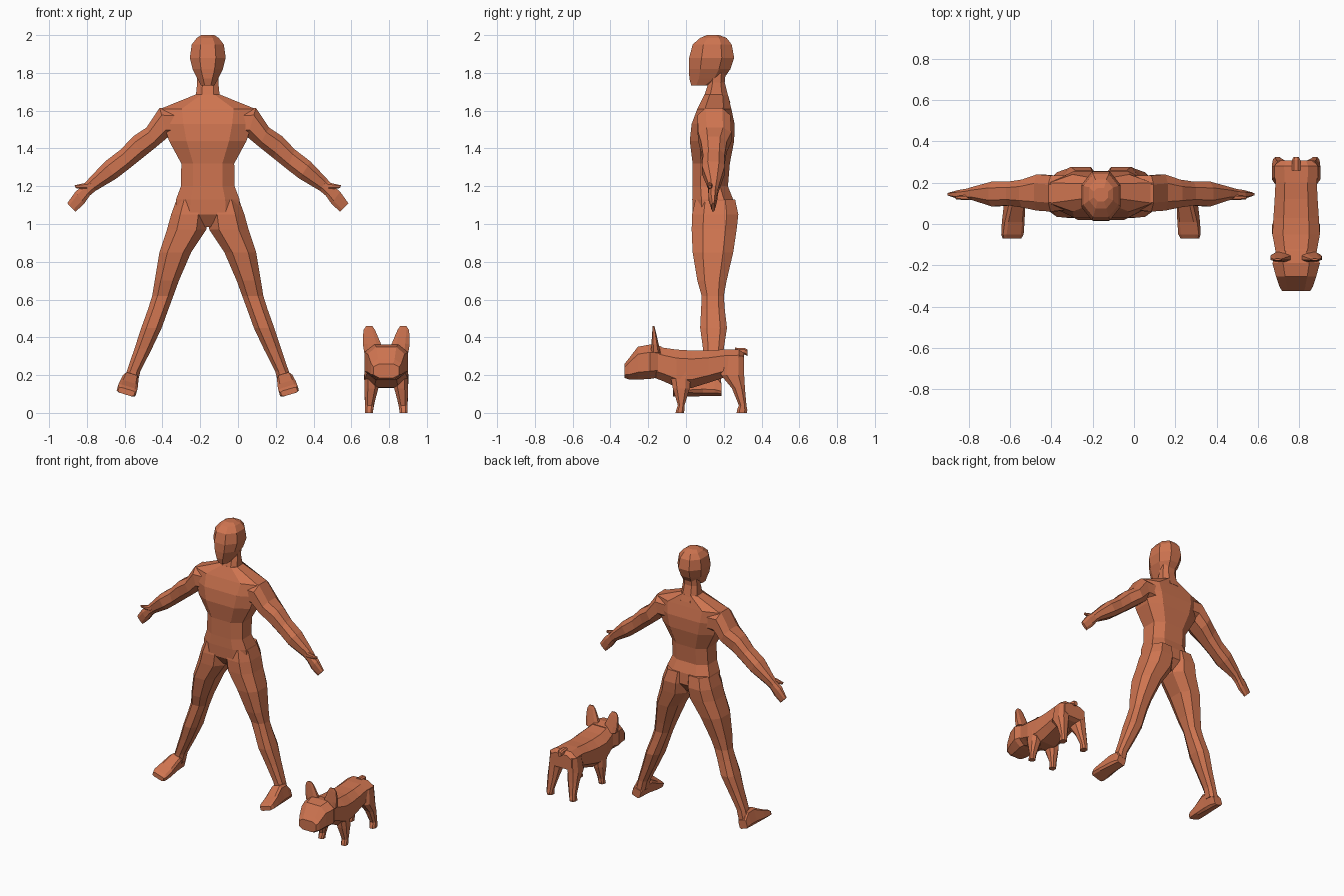
import bpy, bmesh
from mathutils import Vector

MX = -0.16   # centre line of the person
DX = 0.785   # centre line of the dog

skin = bpy.data.materials.new("terracotta")
skin.diffuse_color = (0.62, 0.175, 0.08, 1)


def loft(name, sections, cut=0.5):
    """Skin a row of eight-sided sections, each (centre, half axis u, half axis v)."""
    bm = bmesh.new()
    ring = [(1, -cut), (1, cut), (cut, 1), (-cut, 1),
            (-1, cut), (-1, -cut), (-cut, -1), (cut, -1)]
    rows = [[bm.verts.new(Vector(c) + p * Vector(u) + q * Vector(v)) for p, q in ring]
            for c, u, v in sections]
    for a, b in zip(rows, rows[1:]):
        for i in range(8):
            j = (i + 1) % 8
            bm.faces.new((a[i], a[j], b[j], b[i]))
    bm.faces.new(rows[0])
    bm.faces.new(rows[-1])
    bmesh.ops.recalc_face_normals(bm, faces=bm.faces)
    me = bpy.data.meshes.new(name)
    bm.to_mesh(me)
    bm.free()
    me.materials.append(skin)
    ob = bpy.data.objects.new(name, me)
    bpy.context.collection.objects.link(ob)
    return ob


def level(x0, s, rows):
    """Horizontal sections from (z, x offset, half width, y front, y back)."""
    return [((x0 + s * c, (y0 + y1) / 2, z), (w, 0, 0), (0, (y1 - y0) / 2, 0))
            for z, c, w, y0, y1 in rows]


def limb(x0, s, rows):
    """Sections from upper (x, z), lower (x, z), y front, y back."""
    return [((x0 + s * (xu + xl) / 2, (y0 + y1) / 2, (zu + zl) / 2),
             (s * (xu - xl) / 2, 0, (zu - zl) / 2), (0, (y1 - y0) / 2, 0))
            for xu, zu, xl, zl, y0, y1 in rows]


def along(x0, rows):
    """Upright sections from (y, half width, z bottom, z top)."""
    return [((x0, y, (z0 + z1) / 2), (w, 0, 0), (0, 0, (z1 - z0) / 2))
            for y, w, z0, z1 in rows]


# person: head, neck, torso
loft("head", level(MX, 1, [
    (1.732, 0, .035, .028, .12), (1.77, 0, .055, .018, .20), (1.82, 0, .08, .015, .235),
    (1.88, 0, .095, .017, .255), (1.95, 0, .085, .035, .242), (1.985, 0, .058, .075, .215),
    (2.0, 0, .035, .11, .175)]), .45)
loft("neck", level(MX, 1, [
    (1.64, 0, .075, .085, .235), (1.69, 0, .062, .10, .22),
    (1.75, 0, .056, .12, .205), (1.80, 0, .056, .12, .21)]))
loft("torso", level(MX, 1, [
    (.985, 0, .06, .08, .21), (1.05, 0, .17, .035, .255), (1.13, 0, .168, .033, .25),
    (1.20, 0, .142, .035, .222), (1.32, 0, .14, .035, .232), (1.44, 0, .205, .02, .255),
    (1.53, 0, .235, .03, .257), (1.61, 0, .25, .06, .24), (1.685, 0, .065, .098, .222)]), .55)

for s, side in ((-1, "right"), (1, "left")):
    # arm with hand and thumb
    loft("arm_" + side, limb(MX, s, [
        (.15, 1.61, .15, 1.46, .07, .235), (.255, 1.615, .21, 1.46, .06, .235),
        (.325, 1.51, .27, 1.41, .065, .24), (.396, 1.463, .345, 1.35, .08, .215),
        (.46, 1.395, .42, 1.29, .09, .205), (.545, 1.33, .485, 1.24, .085, .205),
        (.63, 1.24, .595, 1.175, .115, .18), (.665, 1.20, .625, 1.15, .118, .17),
        (.70, 1.172, .655, 1.107, .12, .165), (.744, 1.11, .70, 1.065, .135, .153)]))
    loft("thumb_" + side, limb(MX, s, [
        (.61, 1.225, .62, 1.18, .115, .15), (.66, 1.215, .66, 1.185, .115, .14),
        (.705, 1.205, .70, 1.19, .12, .135)]))
    # leg
    loft("leg_" + side, level(MX, s, [
        (1.13, .085, .08, .05, .26), (1.05, .098, .096, .032, .277),
        (.97, .112, .104, .03, .268), (.85, .172, .084, .035, .25),
        (.70, .217, .064, .06, .215), (.62, .238, .056, .083, .20),
        (.55, .262, .054, .08, .205), (.45, .298, .054, .075, .217),
        (.34, .342, .046, .09, .20), (.22, .393, .036, .10, .185),
        (.15, .41, .036, .10, .185)]))
    # foot, tilted to stay square to the leg
    loft("foot_" + side, [
        ((MX + s * (.435 - .29 * h / 2), y, .097 + .957 * h / 2),
         (s * .957 * w, 0, .29 * w), (-s * .29 * h / 2, 0, .957 * h / 2))
        for y, w, h in [(.187, .032, .06), (.15, .038, .11), (.09, .042, .115),
                        (.01, .05, .07), (-.05, .052, .045), (-.07, .044, .03)]], .7)

# dog: head, body, tail
loft("dog_head", along(DX, [
    (-.325, .068, .185, .26), (-.305, .08, .178, .285), (-.255, .097, .176, .35),
    (-.19, .115, .18, .362), (-.13, .09, .19, .352)]), .55)
loft("dog_body", along(DX, [
    (-.18, .092, .19, .358), (-.12, .102, .168, .345), (-.05, .115, .135, .335),
    (.03, .11, .132, .33), (.12, .104, .16, .33), (.20, .10, .187, .336),
    (.28, .106, .20, .336), (.308, .085, .215, .315)]), .55)
loft("dog_tail", along(DX, [
    (.26, .02, .315, .345), (.31, .02, .308, .344), (.325, .013, .302, .335)]))

for s, side in ((-1, "right"), (1, "left")):
    loft("dog_ear_" + side, level(DX, s, [
        (.32, .072, .045, -.185, -.135), (.365, .076, .048, -.183, -.145),
        (.41, .085, .038, -.18, -.155), (.44, .09, .03, -.178, -.162),
        (.46, .09, .016, -.176, -.168)]))
    loft("dog_front_leg_" + side, level(DX, s, [
        (.24, .075, .036, -.09, .03), (.13, .079, .037, -.07, .02),
        (.04, .089, .023, -.043, -.008), (.015, .091, .021, -.052, -.008),
        (0, .091, .021, -.055, -.012)]))
    loft("dog_hind_leg_" + side, level(DX, s, [
        (.30, .07, .036, .20, .305), (.20, .075, .042, .185, .308),
        (.13, .08, .036, .243, .312), (.04, .089, .024, .28, .32),
        (.015, .091, .022, .27, .325), (0, .091, .022, .268, .322)]))
